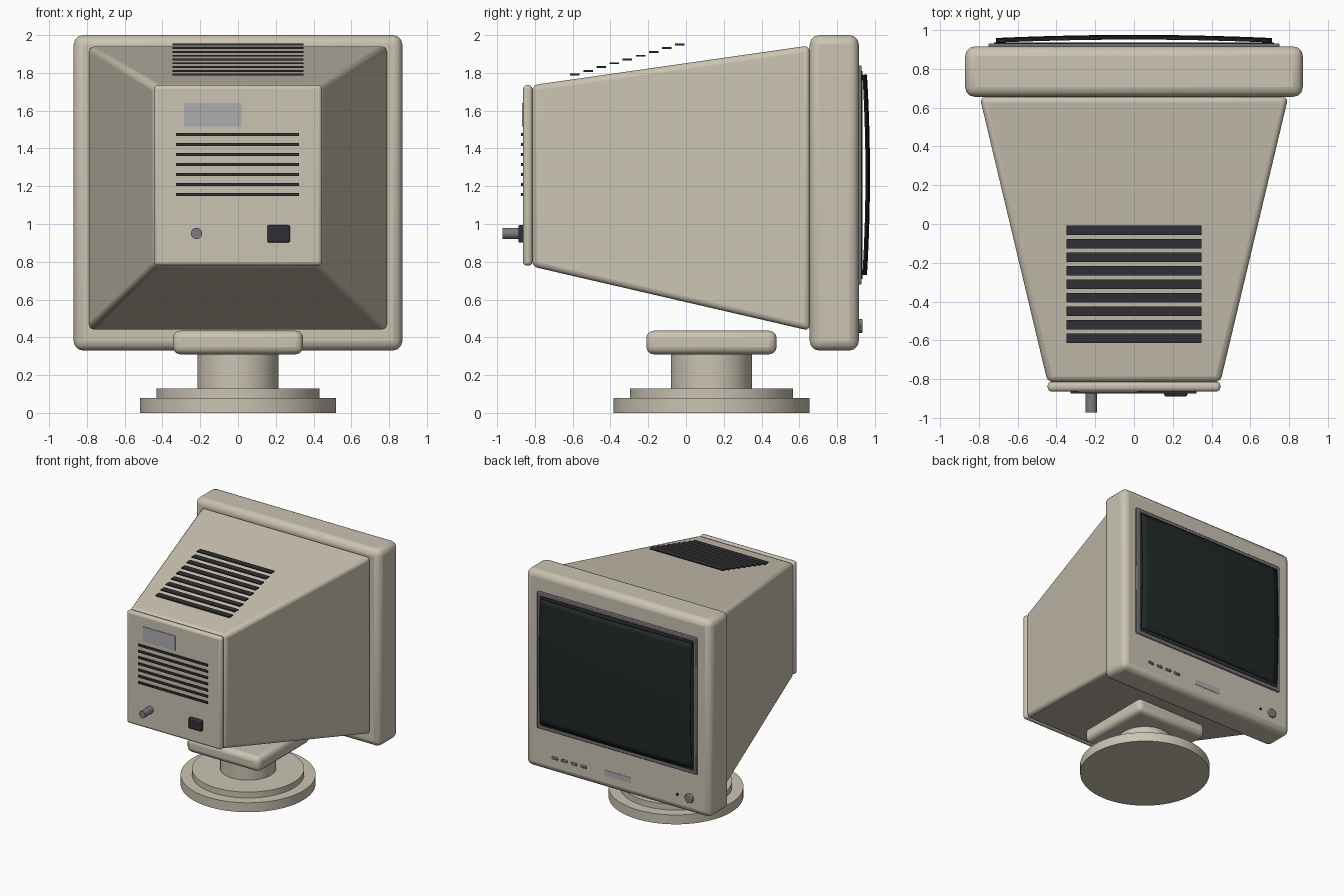
import bpy, bmesh, math
from mathutils import Vector

if "Cube" in bpy.data.objects:
    bpy.data.objects.remove(bpy.data.objects["Cube"])


def mat(name, rgb):
    m = bpy.data.materials.new(name)
    m.diffuse_color = (*rgb, 1)
    m.use_nodes = True
    m.node_tree.nodes["Principled BSDF"].inputs["Base Color"].default_value = m.diffuse_color
    return m


BEIGE = mat("beige_plastic", (0.60, 0.55, 0.45))
DARK = mat("dark_plastic", (0.03, 0.03, 0.035))
RIM = mat("grey_rim", (0.17, 0.16, 0.18))
GLASS = mat("dark_glass", (0.015, 0.022, 0.02))
LABEL = mat("label_grey", (0.42, 0.42, 0.44))
METAL = mat("metal_grey", (0.2, 0.2, 0.21))


def finish(name, bm, material, bevel=0, segments=3):
    bmesh.ops.recalc_face_normals(bm, faces=bm.faces)
    me = bpy.data.meshes.new(name)
    bm.to_mesh(me)
    bm.free()
    ob = bpy.data.objects.new(name, me)
    bpy.context.collection.objects.link(ob)
    me.materials.append(material)
    if bevel:
        b = ob.modifiers.new("bevel", 'BEVEL')
        b.width, b.segments, b.limit_method = bevel, segments, 'ANGLE'
    bpy.ops.object.select_all(action='DESELECT')
    ob.select_set(True)
    bpy.context.view_layer.objects.active = ob
    bpy.ops.object.shade_smooth_by_angle(angle=math.radians(35))
    return ob


def box(name, x, y, z, material, bevel=0, segments=3):
    """Box from (min, max) ranges."""
    bm = bmesh.new()
    bmesh.ops.create_cube(bm, size=1)
    for v in bm.verts:
        v.co = Vector([(r[0] + r[1]) / 2 + c * (r[1] - r[0])
                       for r, c in zip((x, y, z), v.co)])
    return finish(name, bm, material, bevel, segments)


def cylinder(name, start, end, r, material, sides=48, bevel=0):
    a, b = Vector(start), Vector(end)
    bm = bmesh.new()
    bmesh.ops.create_cone(bm, cap_ends=True, segments=sides,
                          radius1=r, radius2=r, depth=(b - a).length)
    rot = (b - a).to_track_quat('Z', 'Y')
    for v in bm.verts:
        v.co = rot @ v.co + (a + b) / 2
    return finish(name, bm, material, bevel)


# Swivel base
cylinder("base_disc", (0, .135, 0), (0, .135, .08), .52, BEIGE, 64)
cylinder("base_step", (0, .135, .08), (0, .135, .13), .432, BEIGE, 64)
cylinder("neck", (0, .135, .13), (0, .135, .33), .215, BEIGE)
box("tilt_block", (-.345, .345), (-.21, .48), (.31, .435), BEIGE, .04)

# Tapered housing
bm = bmesh.new()
rings = []
for y, hx, z0, z1 in ((-.815, .445, .775, 1.735), (.655, .795, .435, 1.945)):
    rings.append([bm.verts.new((x, y, z)) for x, z in
                  ((-hx, z0), (hx, z0), (hx, z1), (-hx, z1))])
bm.faces.new(rings[0])
bm.faces.new(rings[1])
for i in range(4):
    j = (i + 1) % 4
    bm.faces.new((rings[0][i], rings[0][j], rings[1][j], rings[1][i]))
finish("tapered_housing", bm, BEIGE, .03)

# Bezel and back plate
box("bezel", (-.87, .87), (.655, .915), (.33, 2.0), BEIGE, .05)
box("back_plate", (-.445, .445), (-.863, -.813), (.78, 1.735), BEIGE, .02)

# Screen surround and convex glass
box("screen_rim", (-.75, .75), (.90, .93), (.68, 1.84), RIM, .006, 2)
box("screen_backing", (-.72, .72), (.91, .935), (.71, 1.81), DARK)
bm = bmesh.new()
bmesh.ops.create_grid(bm, x_segments=24, y_segments=24, size=1)
for v in bm.verts:
    u, w = v.co.x, v.co.y
    v.co = (.71 * u, .970 - .016 * u * u - .016 * w * w, 1.26 + .53 * w)
glass = finish("screen_glass", bm, GLASS)
s = glass.modifiers.new("thickness", 'SOLIDIFY')
s.thickness, s.offset = .008, 0

# Front controls
for i in range(4):
    c = .59 - .09 * i
    box(f"front_button_{i + 1}", (c - .028, c + .028), (.905, .925),
        (.449, .471), RIM, .006, 2)
box("front_label", (-.125, .125), (.91, .918), (.435, .485), LABEL)
cylinder("power_knob", (-.675, .90, .46), (-.675, .934, .46), .038, METAL, 32, .006)
cylinder("power_light", (-.56, .90, .46), (-.56, .922, .46), .011, DARK, 16)

# Top vent slats
for i in range(9):
    y, z = -.032 - .0695 * i, 1.951 - .02 * i
    box(f"top_vent_{i + 1}", (-.348, .348), (y - .025, y + .025),
        (z - .005, z + .005), DARK)

# Back vents, label and sockets
for i in range(7):
    z = 1.156 + .053 * i
    box(f"back_vent_{i + 1}", (-.328, .322), (-.873, -.855),
        (z - .009, z + .009), DARK)
box("back_label", (-.285, .018), (-.868, -.855), (1.515, 1.64), LABEL)
cylinder("cable_stub", (-.22, -.85, .95), (-.22, -.972, .95), .03, METAL, 24)
box("power_socket", (.155, .275), (-.888, -.85), (.902, .994), DARK, .008, 2)
